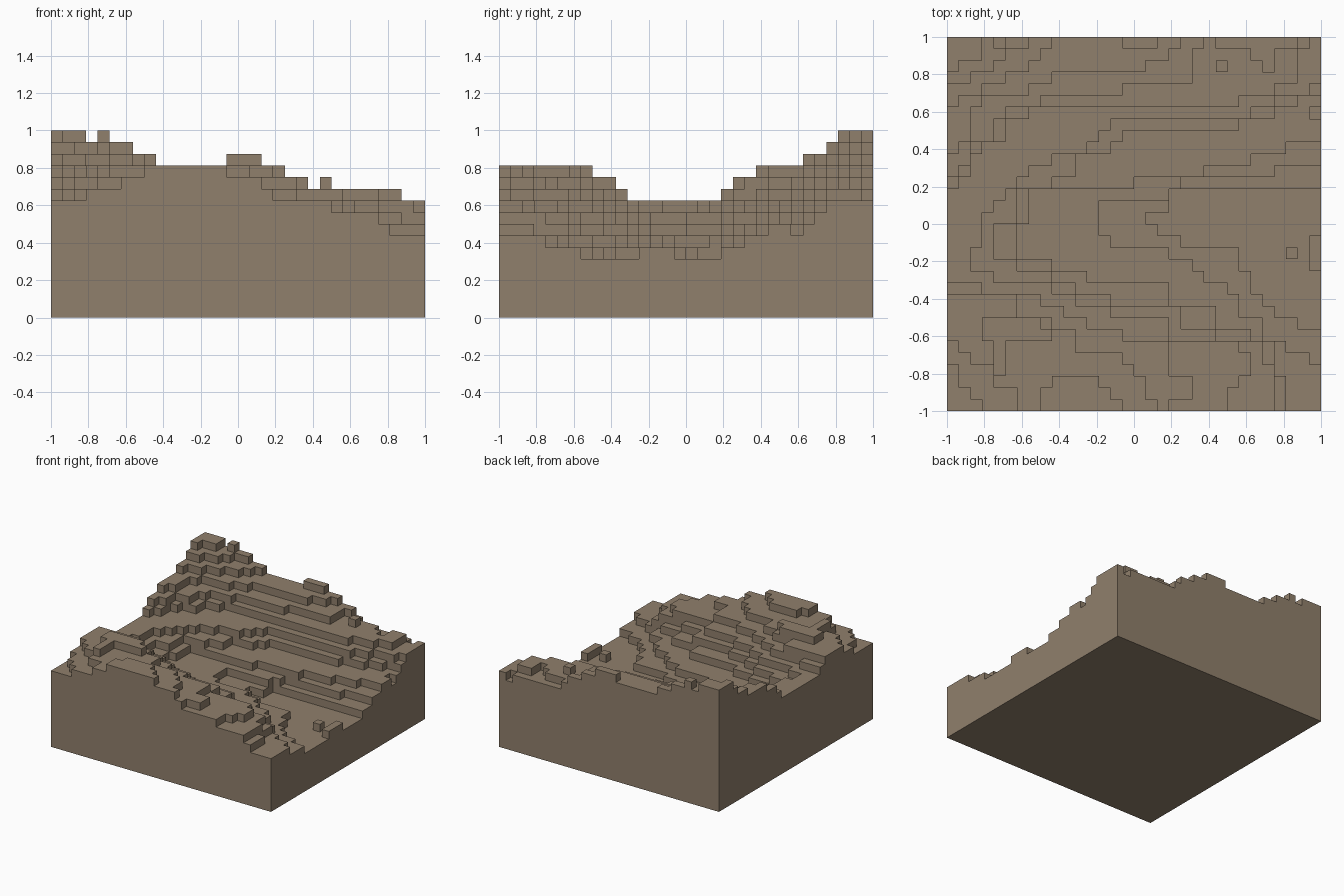
import bpy
import bmesh

if "Cube" in bpy.data.objects:
    bpy.data.objects.remove(bpy.data.objects["Cube"], do_unlink=True)

GRID = 32                 # cells along each side
CELL = 2 / GRID           # cell width and terrace height
BASE_LEVEL = 10           # level of the plain between hills and valley

heights = [[BASE_LEVEL] * GRID for row in range(GRID)]


def inside(outline, column, row):
    """Even-odd test of a cell centre against one stepped outline.

    An outline alternates column, row, column, row... and turns a right
    angle at each value; it closes by itself. Rows count from the back.
    """
    columns, rows = outline[::2], outline[1::2]
    hit = False
    for i, edge in enumerate(columns):
        low, high = sorted((rows[i - 1], rows[i]))
        if edge > column and low <= row < high:
            hit = not hit
    return hit


def terrace(level, *outlines):
    """Set the level within the outlines; a nested outline cuts a hole."""
    for row in range(GRID):
        for column in range(GRID):
            if sum(inside(o, column, row) for o in outlines) % 2:
                heights[row][column] = level


# Hills: back slope, front hill and single raised blocks
terrace(11,
        (0, 0, 23, 1, 30, 4, 28, 5, 25, 6, 7, 7, 5, 9, 3, 10, 2, 12, 1, 13),
        (26, 1, 27, 2), (27, 1, 28, 3),
        (0, 21, 3, 22, 8, 23, 10, 24, 12, 25, 15, 26, 19, 29, 21, 31,
         19, 32, 3, 31, 2, 30, 1, 28))
terrace(12,
        (0, 0, 22, 1, 21, 4, 15, 5, 8, 6, 5, 7, 4, 9, 2, 11, 1, 12),
        (23, 2, 24, 3),
        (0, 22, 6, 24, 9, 25, 11, 27, 15, 28, 16, 29, 17, 31, 18, 32,
         6, 30, 4, 28, 2, 27, 1, 26))
terrace(13,
        (0, 0, 20, 1, 19, 2, 17, 3, 9, 4, 7, 5, 3, 6, 2, 9, 1, 10),
        (3, 24, 8, 25, 9, 26, 5, 29, 4, 26),
        (9, 29, 13, 30, 14, 31, 15, 32, 8, 30))
terrace(14,
        (0, 0, 9, 1, 8, 2, 7, 3, 5, 4, 3, 5, 1, 6),
        (15, 0, 18, 1))
terrace(15, (0, 0, 7, 1, 5, 2, 4, 3, 2, 4))
terrace(16, (0, 0, 3, 2, 1, 3), (4, 0, 5, 1))

# Valley: each lower floor sits within the one before
terrace(9,
        (32, 4, 31, 5, 28, 6, 26, 7, 14, 8, 13, 9, 12, 10, 9, 11, 7, 12,
         6, 13, 5, 14, 4, 15, 3, 18, 2, 20, 4, 21, 9, 22, 11, 23, 14, 24,
         19, 26, 25, 27, 26, 29, 25, 30, 24, 32),
        (30, 0, 31, 1))
terrace(8,
        (32, 5, 30, 6, 28, 7, 25, 8, 15, 9, 14, 10, 11, 12, 9, 13, 6, 16,
         4, 19, 6, 20, 9, 21, 11, 22, 14, 23, 20, 25, 23, 26, 27, 28,
         28, 32))
terrace(7,
        (32, 9, 29, 10, 26, 11, 22, 12, 16, 13, 7, 16, 6, 19, 9, 20,
         12, 21, 19, 23, 23, 25, 26, 26, 28, 29, 29, 32),
        (31, 6, 32, 7))
terrace(6,
        (32, 11, 28, 12, 20, 13, 19, 14, 13, 17, 14, 18, 19, 19, 21, 20,
         22, 21, 24, 22, 25, 24, 27, 26, 29, 27, 31, 28))
terrace(5,
        (32, 13, 19, 15, 17, 16, 18, 17, 20, 18, 25, 20, 26, 22, 27, 23,
         28, 24, 30, 25),
        (31, 17, 32, 20), (29, 18, 30, 19))


def level_at(column, row):
    """Level of a cell, or the ground outside the block."""
    if 0 <= column < GRID and 0 <= row < GRID:
        return heights[row][column]
    return 0


bm = bmesh.new()


def face(*corners):
    """Add a face from column, row, level corners."""
    bm.faces.new([bm.verts.new((c * CELL - 1, 1 - r * CELL, z * CELL))
                  for c, r, z in corners])


def wall(start, end, top, bottom):
    """Add a vertical step wall facing right of its start-to-end direction."""
    if top > bottom:
        face((*start, bottom), (*end, bottom), (*end, top), (*start, top))


# Cell tops and the step walls around them
for r in range(GRID):
    for c in range(GRID):
        z = level_at(c, r)
        back_left, back_right = (c, r), (c + 1, r)
        front_left, front_right = (c, r + 1), (c + 1, r + 1)
        face((*front_left, z), (*front_right, z),
             (*back_right, z), (*back_left, z))
        wall(front_left, front_right, z, level_at(c, r + 1))
        wall(front_right, back_right, z, level_at(c + 1, r))
        wall(back_right, back_left, z, level_at(c, r - 1))
        wall(back_left, front_left, z, level_at(c - 1, r))

# Flat underside
face((0, 0, 0), (GRID, 0, 0), (GRID, GRID, 0), (0, GRID, 0))
bmesh.ops.remove_doubles(bm, verts=bm.verts[:], dist=CELL / 100)

mesh = bpy.data.meshes.new("stepped_terrain")
bm.to_mesh(mesh)
bm.free()

# One earthy colour for the whole block
earth = bpy.data.materials.new("earth_brown")
earth.use_nodes = True
colour = (0.28, 0.215, 0.15, 1)
earth.diffuse_color = colour
for node in earth.node_tree.nodes:
    if node.type == "BSDF_PRINCIPLED":
        node.inputs["Base Color"].default_value = colour
mesh.materials.append(earth)

terrain = bpy.data.objects.new("stepped_terrain", mesh)
bpy.context.collection.objects.link(terrain)
